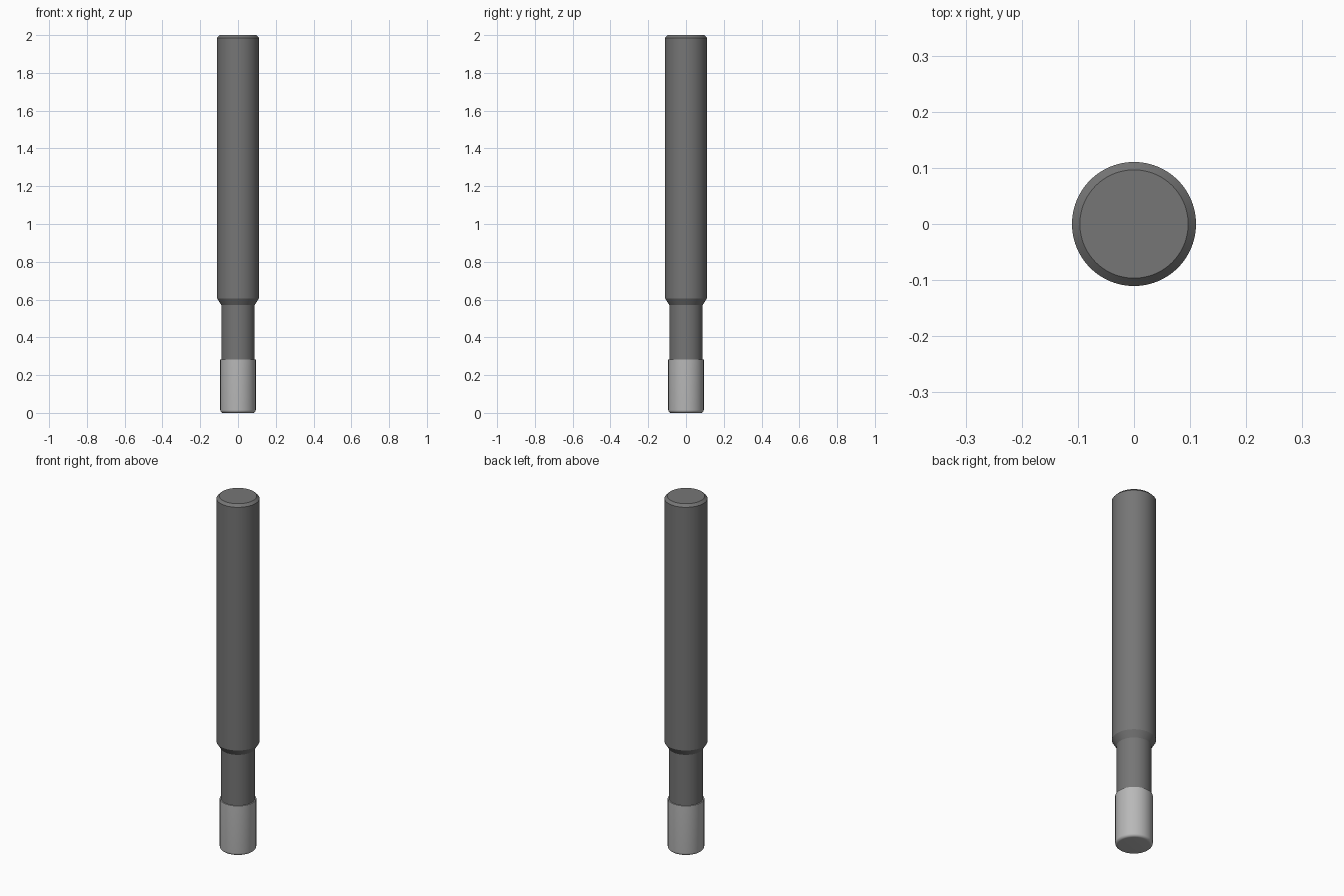
import bpy, bmesh, math

if "Cube" in bpy.data.objects:
    bpy.data.objects.remove(bpy.data.objects["Cube"])

SIDES = 96


def material(name, grey):
    m = bpy.data.materials.new(name)
    m.diffuse_color = (grey, grey, grey, 1)
    m.use_nodes = True
    m.node_tree.nodes["Principled BSDF"].inputs["Base Color"].default_value = m.diffuse_color
    return m


def turned(name, profile, mat):
    """Closed solid of revolution from (radius, z) points, bottom to top."""
    bm = bmesh.new()
    rings = [[bm.verts.new((r * math.cos(2 * math.pi * i / SIDES),
                            r * math.sin(2 * math.pi * i / SIDES), z))
              for i in range(SIDES)] for r, z in profile]
    for low, high in zip(rings, rings[1:]):
        for i in range(SIDES):
            j = (i + 1) % SIDES
            bm.faces.new((low[i], low[j], high[j], high[i]))
    bm.faces.new(rings[0][::-1])
    bm.faces.new(rings[-1])
    mesh = bpy.data.meshes.new(name)
    bm.to_mesh(mesh)
    bm.free()
    obj = bpy.data.objects.new(name, mesh)
    bpy.context.collection.objects.link(obj)
    mesh.materials.append(mat)
    bpy.ops.object.select_all(action='DESELECT')
    obj.select_set(True)
    bpy.context.view_layer.objects.active = obj
    bpy.ops.object.shade_smooth_by_angle(angle=math.radians(25))
    return obj


dark = material("dark_steel", 0.18)
light = material("light_steel", 0.48)

# Shank with chamfered top, tapering into the slimmer neck
turned("shank_and_neck", [(0.0885, 0.28), (0.0885, 0.571), (0.1105, 0.606),
                          (0.1105, 1.986), (0.0965, 2.0)], dark)

# Cutting tip with a rounded bottom corner
R, F = 0.094, 0.015
corner = [(R - F + F * math.sin(a), F - F * math.cos(a))
          for a in (math.pi / 2 * k / 8 for k in range(9))]
turned("cutting_tip", corner + [(R, 0.283)], light)
